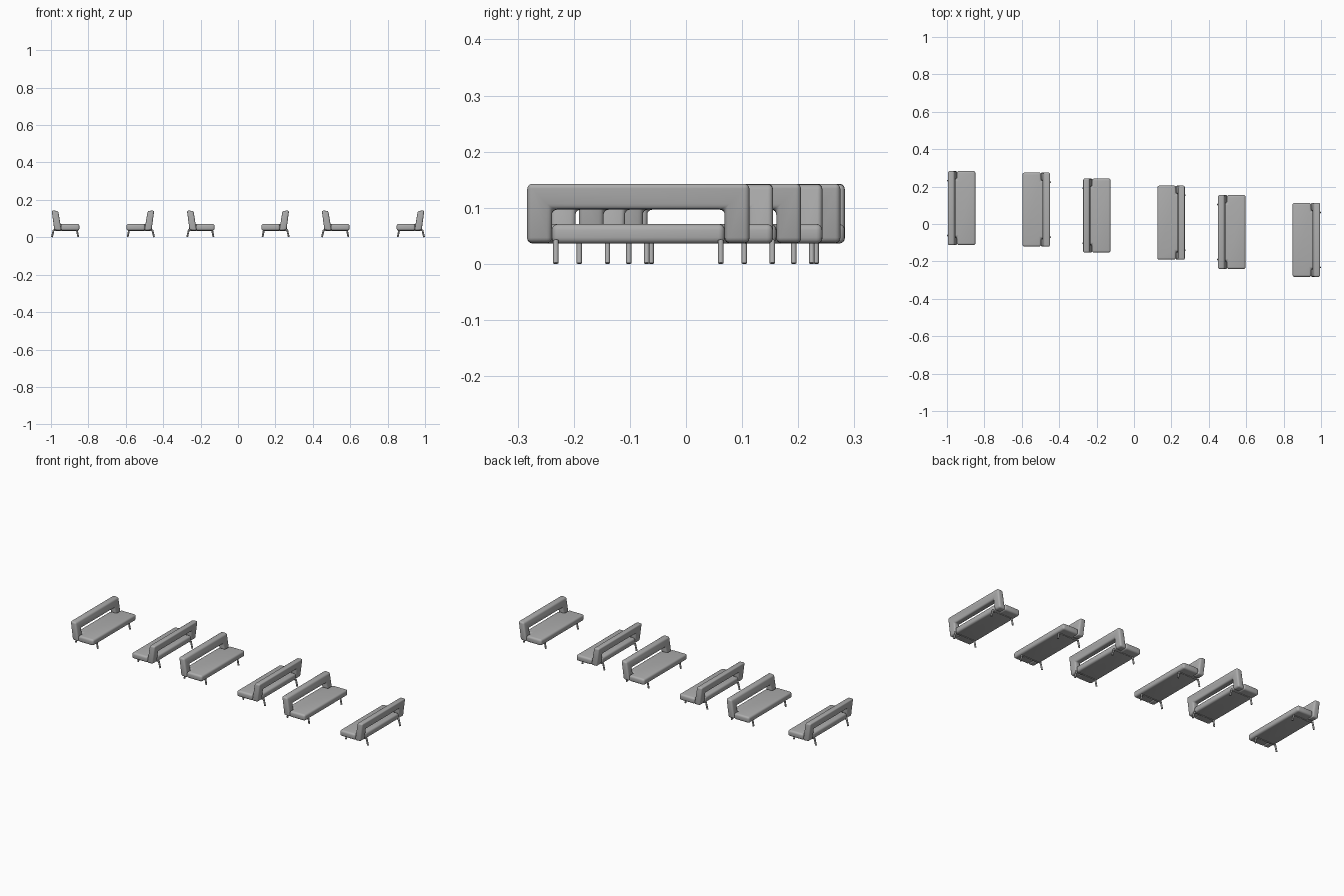
import bpy, bmesh, math
from mathutils import Vector

cube = bpy.data.objects.get("Cube")
if cube:
    bpy.data.objects.remove(cube, do_unlink=True)

grey = bpy.data.materials.new("plain_grey")
grey.use_nodes = True
COLOUR = (0.42, 0.42, 0.42, 1)
grey.diffuse_color = COLOUR
grey.node_tree.nodes["Principled BSDF"].inputs["Base Color"].default_value = COLOUR

# One sofa in local space: x runs from the back (0) to the front, y along it
DEPTH, HALF = 0.152, 0.198
LEG_Y = 0.147


def finish(name, bm, bevel=0):
    bmesh.ops.recalc_face_normals(bm, faces=bm.faces)
    mesh = bpy.data.meshes.new(name)
    bm.to_mesh(mesh)
    bm.free()
    mesh.materials.append(grey)
    obj = bpy.data.objects.new(name, mesh)
    bpy.context.collection.objects.link(obj)
    bpy.ops.object.select_all(action="DESELECT")
    obj.select_set(True)
    bpy.context.view_layer.objects.active = obj
    if bevel:
        bpy.ops.object.shade_smooth()
        mod = obj.modifiers.new("rounding", "BEVEL")
        mod.width = bevel
        mod.segments = 4
        mod.limit_method = "ANGLE"
    else:
        bpy.ops.object.shade_smooth_by_angle(angle=math.radians(40))
    return obj


def prism(name, outline, near, far, bevel):
    """Bridge two placements of the same outline."""
    bm = bmesh.new()
    a = [bm.verts.new(near(*p)) for p in outline]
    b = [bm.verts.new(far(*p)) for p in outline]
    bm.faces.new(a)
    bm.faces.new(b)
    for i in range(len(a)):
        j = (i + 1) % len(a)
        bm.faces.new((a[i], a[j], b[j], b[i]))
    return finish(name, bm, bevel)


def both_ends(half):
    return half + [(x, -y) for x, y in reversed(half)]


def rod(bm, start, end, radius):
    start, end = Vector(start), Vector(end)
    axis = end - start
    rot = axis.to_track_quat("Z", "Y").to_matrix().to_4x4()
    rot.translation = (start + end) / 2
    bmesh.ops.create_cone(bm, cap_ends=True, segments=12, radius1=radius,
                          radius2=radius, depth=axis.length, matrix=rot)


# Seat cushion, narrowed at the rear to pass between the backrest ends
seat_outline = both_ends([(0.016, 0.154), (0.053, 0.154), (0.053, HALF), (DEPTH, HALF)])
seat = prism("seat", seat_outline,
             lambda x, y: (x, y, 0.036), lambda x, y: (x, y, 0.071), 0.011)


# Leaning, tapering backrest: a top band with an upright at each end
def drop(z):
    return (0.143 - z) / 0.105


back_outline = [(-HALF, 0.038), (-HALF, 0.143), (HALF, 0.143), (HALF, 0.038),
                (0.154, 0.038), (0.154, 0.098), (-0.154, 0.098), (-0.154, 0.038)]
backrest = prism("backrest", back_outline,
                 lambda y, z: (0.004 + 0.014 * drop(z), y, z),
                 lambda y, z: (0.039 + 0.017 * drop(z), y, z - 0.002), 0.009)

# Splayed legs joined by a rail under each end of the seat
bm = bmesh.new()
for y in (-LEG_Y, LEG_Y):
    rod(bm, (0.015, y, 0.042), (0.005, y, 0.001), 0.0048)
    rod(bm, (0.138, y, 0.042), (0.146, y, 0.001), 0.0048)
    rod(bm, (0.015, y, 0.037), (0.138, y, 0.037), 0.004)
frame = finish("leg_frame", bm)

# Three facing pairs, staggered along y: (back edge x, centre y)
places = [(-1, 0.085), (-0.444, 0.077), (-0.277, 0.045),
          (0.277, 0.007), (0.444, -0.043), (1, -0.085)]
for i, (x, y) in enumerate(places):
    for part in (seat, backrest, frame):
        obj = part if i == 0 else part.copy()
        if i:
            bpy.context.collection.objects.link(obj)
            obj.name = f"{part.name}_{i + 1}"
        obj.location = (x, y, 0)
        obj.rotation_euler.z = math.pi * (i % 2)
